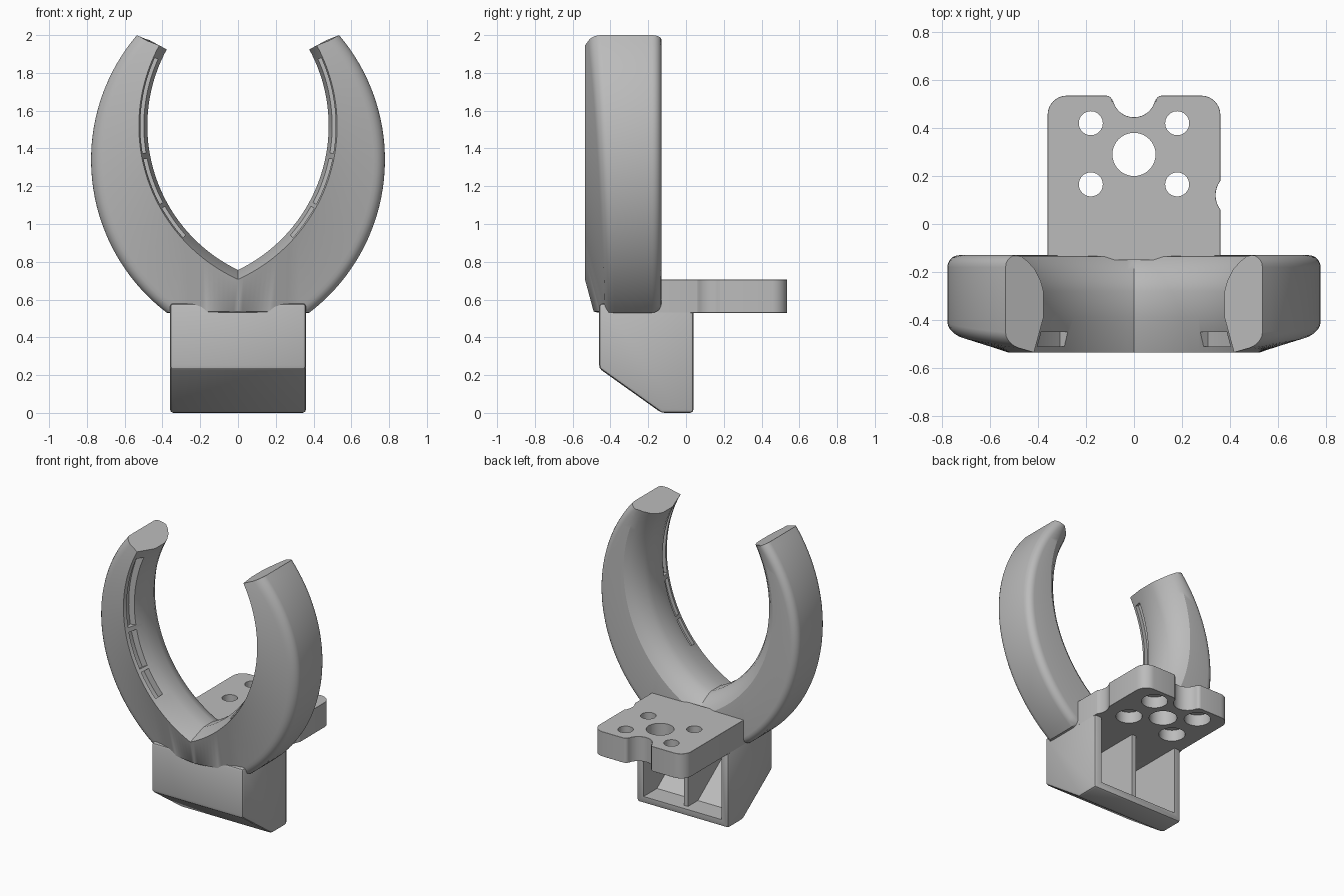
import bpy, bmesh
from math import sin, cos, acos, asin, radians, pi, hypot

if "Cube" in bpy.data.objects:
    bpy.data.objects.remove(bpy.data.objects["Cube"], do_unlink=True)

grey = bpy.data.materials.new("matte_grey")
grey.use_nodes = True
grey.diffuse_color = (0.5, 0.5, 0.5, 1)
grey.node_tree.nodes["Principled BSDF"].inputs["Base Color"].default_value = (0.5, 0.5, 0.5, 1)


def finish(name, bm):
    bmesh.ops.recalc_face_normals(bm, faces=bm.faces)
    mesh = bpy.data.meshes.new(name)
    bm.to_mesh(mesh)
    bm.free()
    mesh.materials.append(grey)
    ob = bpy.data.objects.new(name, mesh)
    bpy.context.collection.objects.link(ob)
    return ob


def loft(name, rings, closed=False):
    """Skin a list of equal point rings and cap the ends."""
    bm = bmesh.new()
    rows = [[bm.verts.new(p) for p in ring] for ring in rings]
    n = len(rows[0])
    for a, b in zip(rows, rows[1:]):
        for j in range(n):
            k = (j + 1) % n
            bm.faces.new((a[j], a[k], b[k], b[j]))
    bm.faces.new(rows[0])
    bm.faces.new(rows[-1])
    return finish(name, bm)


def prism_x(name, profile, x0, x1):
    return loft(name, [[(x, y, z) for y, z in profile] for x in (x0, x1)])


def prism_z(name, outline, z0, z1):
    return loft(name, [[(x, y, z) for x, y in outline] for z in (z0, z1)])


def arc(cx, cy, r, a0, a1, n=8):
    angles = [radians(a0 + (a1 - a0) * i / n) for i in range(n + 1)]
    return [(cx + r * cos(a), cy + r * sin(a)) for a in angles]


def disc(x, y, r, z0, z1):
    return prism_z("cutter", arc(x, y, r, 0, 360, 40)[:-1], z0, z1)


def apply(ob, mod):
    bpy.ops.object.select_all(action="DESELECT")
    bpy.context.view_layer.objects.active = ob
    ob.select_set(True)
    bpy.ops.object.modifier_apply(modifier=mod.name)


def bevel(ob, width, segments=1):
    mod = ob.modifiers.new("bevel", "BEVEL")
    mod.width, mod.segments, mod.angle_limit = width, segments, radians(30)
    apply(ob, mod)


def cut(ob, cutters):
    for c in cutters:
        mod = ob.modifiers.new("cut", "BOOLEAN")
        mod.operation, mod.solver, mod.object = "DIFFERENCE", "EXACT", c
        apply(ob, mod)
        bpy.data.objects.remove(c, do_unlink=True)


def smooth(ob):
    bpy.ops.object.select_all(action="DESELECT")
    bpy.context.view_layer.objects.active = ob
    ob.select_set(True)
    bpy.ops.object.shade_smooth_by_angle(angle=radians(28))


# Horseshoe cradle: inner and outer arcs skinned with one cross-section
IX, IZ, IR = -0.367, 1.52, 0.847
OX, OZ, OR = -0.24, 1.34, 1.018
FLOOR, FLAT = 0.53, 0.25


def inner(d, t):
    r = IR + d
    a0 = -acos(-IX / r)
    a = a0 + (radians(28.5) - a0) * t
    return IX + r * cos(a), IZ + r * sin(a)


def outer(d, t, lift=1.0):
    r, floor = OR - d, FLOOR + d * lift
    a0 = asin((floor - OZ) / r)
    if t < FLAT:
        return (OX + r * cos(a0)) * t / FLAT, floor
    a = a0 + (radians(40.4) + 0.22 * d - a0) * (t - FLAT) / (1 - FLAT)
    return OX + r * cos(a), OZ + r * sin(a)


def section(t, side):
    pts = []
    fx, fz = inner(0.045, t)

    def front(p):
        return -0.535 + 0.27 * hypot(p[0] - fx, p[1] - fz)

    # inside face, from the front lip to the flared back
    for d, y in ((0.045, -0.535), (0, -0.39), (0, -0.28), (0.012, -0.24),
                 (0.04, -0.19), (0.075, -0.155), (0.105, -0.135)):
        pts.append((inner(d, t), y))
    # rounded back corner, then rounded front corner
    f = 0.05
    for i in range(6):
        a = pi / 2 * i / 5
        pts.append((outer(f * (1 - sin(a)), t), -0.13 - f * (1 - cos(a))))
    f = 0.06
    for i in range(6):
        a = pi / 2 * i / 5
        p = outer(f * (1 - cos(a)), t, 0.15)
        pts.append((p, front(p) + f * (1 - sin(a)) * 0.8))
    return [(side * x, y, z) for (x, z), y in pts]


N = 48
cradle = loft("cradle", [section(abs(i) / N, -1 if i < 0 else 1) for i in range(-N, N + 1)])

# Three shallow slots along the inner lip of each arm
slots = []
for side in (-1, 1):
    for a0, a1 in ((-42, -29.5), (-28, -11.5), (-9.5, 24)):
        rings = []
        for i in range(13):
            a = radians(a0 + (a1 - a0) * i / 12)
            rings.append([(side * (IX + r * cos(a)), y, IZ + r * sin(a))
                          for r, y in ((0.82, -0.51), (0.91, -0.51), (0.91, -0.45), (0.82, -0.45))])
        slots.append(loft("cutter", rings))
cut(cradle, slots)
smooth(cradle)

# Hollow base block with a sloped underside, open at the back
W = 0.36
base = prism_x("base_block", [(-0.46, 0.58), (-0.46, 0.235), (-0.13, 0), (0.04, 0), (0.04, 0.58)], -W, W)
bevel(base, 0.018, 2)
cut(base, [prism_x("cutter", [(-0.41, 0.53), (-0.41, 0.27), (-0.11, 0.05), (0.1, 0.05), (0.1, 0.53)],
                   -0.305, 0.305)])
smooth(base)

# Centre rib inside the hollow
rib = prism_x("centre_rib", [(-0.43, 0.55), (-0.43, 0.26), (-0.11, 0.03), (0.0, 0.03), (0.0, 0.55)],
              -0.016, 0.016)

# Mounting plate: rounded corners, end notch and side notch
END = 0.535
outline = [(-W, -0.15), (W, -0.15)]
outline += arc(0.44, 0.12, 0.1, 217, 143)
outline += arc(W - 0.08, END - 0.08, 0.08, 0, 90)
outline += arc(0.115, END - 0.025, 0.025, 90, 180, 4)
outline += arc(0, END, 0.09, -10, -170, 16)
outline += arc(-0.115, END - 0.025, 0.025, 0, 90, 4)
outline += arc(-W + 0.08, END - 0.08, 0.08, 90, 180)
plate = prism_z("mounting_plate", outline, 0.53, 0.705)
bevel(plate, 0.015)
cutters = [disc(0, 0.29, 0.09, 0.4, 0.8)]
for x in (-0.18, 0.18):
    for y in (0.165, 0.42):
        cutters += [disc(x, y, 0.05, 0.4, 0.8), disc(x, y, 0.085, 0.4, 0.61)]
cut(plate, cutters)
smooth(plate)
